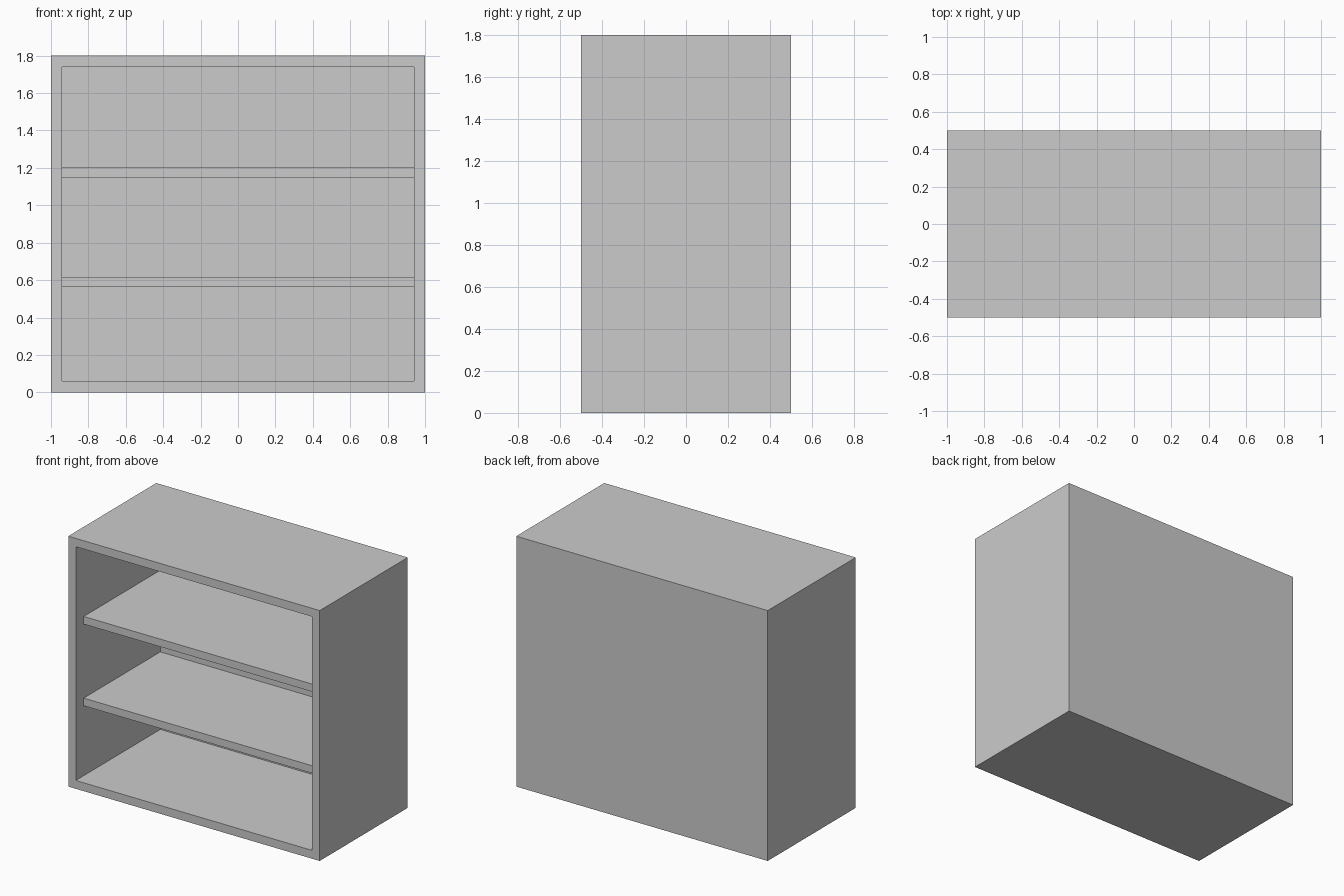
import bpy
import bmesh
from mathutils import Vector, Matrix

default_cube = bpy.data.objects.get("Cube")
if default_cube:
    bpy.data.objects.remove(default_cube, do_unlink=True)

WIDTH, DEPTH, HEIGHT = 2.0, 1.0, 1.8
WALL = 0.06           # sides, top and bottom
BACK = 0.04           # back panel
SHELF = 0.055         # shelf thickness
SETBACK = 0.09        # shelf front edge behind the carcass front

grey = bpy.data.materials.new("light grey")
grey.use_nodes = True
grey.diffuse_color = (0.6, 0.6, 0.6, 1)
grey.node_tree.nodes["Principled BSDF"].inputs["Base Color"].default_value = grey.diffuse_color


def box(size, centre):
    bm = bmesh.new()
    bmesh.ops.create_cube(bm, size=1, matrix=Matrix.Translation(centre) @ Matrix.Diagonal((*size, 1)))
    return bm


def finish(bm, name):
    bmesh.ops.recalc_face_normals(bm, faces=bm.faces)
    mesh = bpy.data.meshes.new(name)
    bm.to_mesh(mesh)
    bm.free()
    mesh.materials.append(grey)
    obj = bpy.data.objects.new(name, mesh)
    bpy.context.collection.objects.link(obj)
    return obj


# Carcass: a block hollowed out from its front face
bm = box((WIDTH, DEPTH, HEIGHT), (0, 0, HEIGHT / 2))
bm.normal_update()
front = min(bm.faces, key=lambda f: f.calc_center_median().y)
bmesh.ops.inset_region(bm, faces=[front], thickness=WALL, use_even_offset=True)
recess = bmesh.ops.extrude_discrete_faces(bm, faces=[front])["faces"][0]
bmesh.ops.translate(bm, verts=recess.verts, vec=Vector((0, DEPTH - BACK, 0)))
finish(bm, "carcass")

# Shelves: set back from the front, running to the back panel
shelf_depth = DEPTH - BACK - SETBACK
shelf_y = (SETBACK - BACK) / 2
for name, z in (("lower_shelf", 0.59), ("upper_shelf", 1.177)):
    finish(box((WIDTH - 2 * WALL, shelf_depth, SHELF), (0, shelf_y, z)), name)
